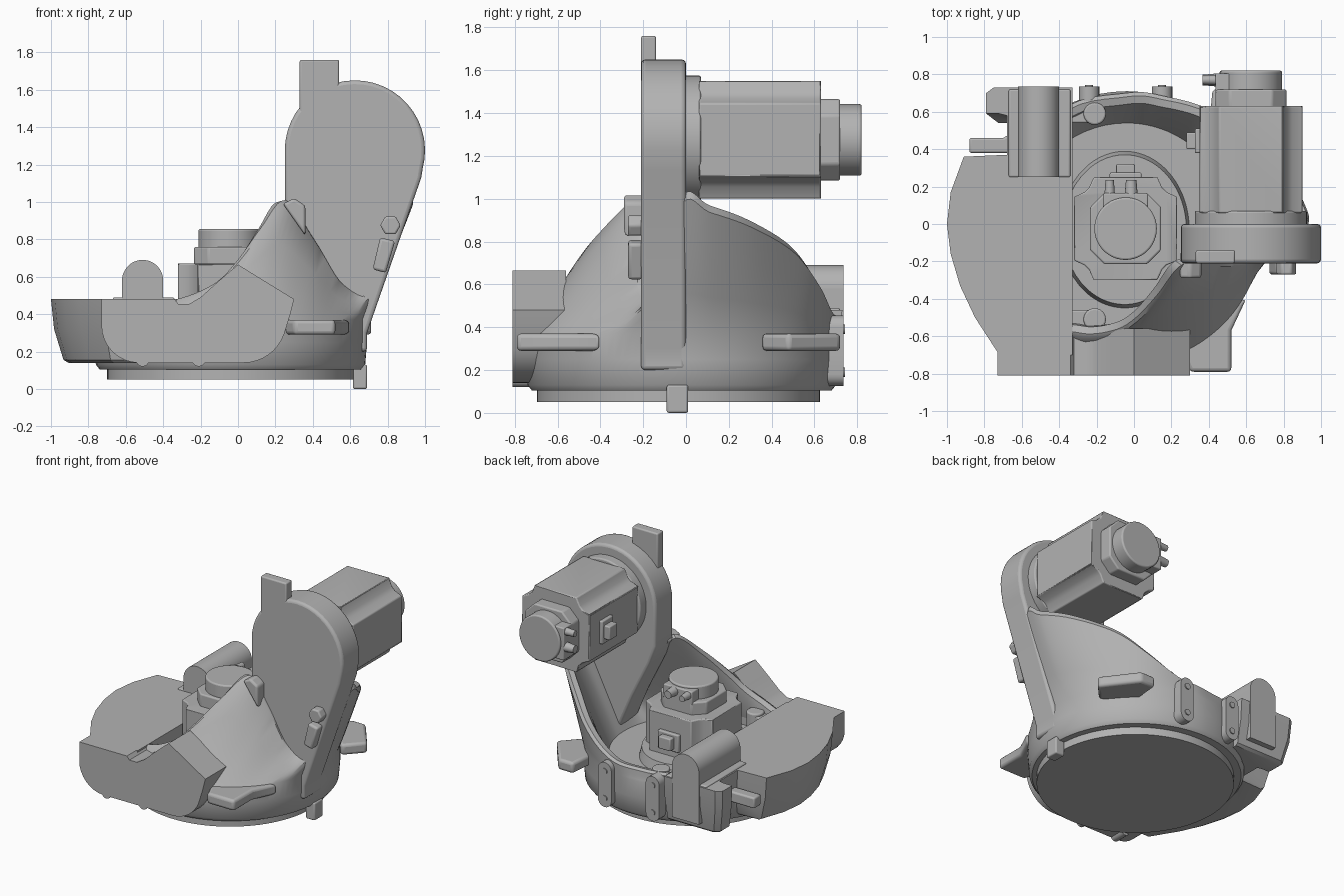
import bpy, bmesh
from math import sin, cos, pi, radians, hypot
from mathutils import Vector

cube = bpy.data.objects.get("Cube")
if cube:
    bpy.data.objects.remove(cube, do_unlink=True)

grey = bpy.data.materials.new("cast grey")
grey.use_nodes = True
grey.diffuse_color = (0.45, 0.45, 0.45, 1)
grey.node_tree.nodes["Principled BSDF"].inputs["Base Color"].default_value = (0.45, 0.45, 0.45, 1)


def finish(name, bm, bevel=0.0, segments=3):
    bmesh.ops.recalc_face_normals(bm, faces=bm.faces[:])
    mesh = bpy.data.meshes.new(name)
    bm.to_mesh(mesh)
    bm.free()
    mesh.materials.append(grey)
    ob = bpy.data.objects.new(name, mesh)
    bpy.context.collection.objects.link(ob)
    if bevel:
        mod = ob.modifiers.new("rounded edges", "BEVEL")
        mod.width, mod.segments, mod.limit_method = bevel, segments, "ANGLE"
        mod.angle_limit = radians(40)
    bpy.ops.object.select_all(action="DESELECT")
    ob.select_set(True)
    bpy.context.view_layer.objects.active = ob
    bpy.ops.object.shade_smooth_by_angle(angle=radians(35))
    return ob


def loft(bm, rings, caps=True):
    """Skin a list of closed rings of points."""
    rows = [[bm.verts.new(p) for p in ring] for ring in rings]
    n = len(rows[0])
    for a, b in zip(rows, rows[1:]):
        for i in range(n):
            j = (i + 1) % n
            bm.faces.new((a[i], a[j], b[j], b[i]))
    if caps:
        bm.faces.new(rows[0])
        bm.faces.new(rows[-1])


def place(axis, u, v, w):
    return {"x": (w, u, v), "y": (u, w, v), "z": (u, v, w)}[axis]


def prism(name, pts, axis, lo, hi, bevel=0.0):
    bm = bmesh.new()
    loft(bm, [[place(axis, u, v, w) for u, v in pts] for w in (lo, hi)])
    return finish(name, bm, bevel)


def box(name, x, y, z, bevel=0.01):
    pts = [(x[0], y[0]), (x[1], y[0]), (x[1], y[1]), (x[0], y[1])]
    return prism(name, pts, "z", z[0], z[1], bevel)


def arc(cx, cy, r, start, end, n=24):
    return [(cx + r * cos(radians(start + (end - start) * i / n)),
             cy + r * sin(radians(start + (end - start) * i / n))) for i in range(n + 1)]


def disc(name, cx, cy, r, axis, lo, hi, bevel=0.0, n=48):
    return prism(name, arc(cx, cy, r, 0, 360, n)[:-1], axis, lo, hi, bevel)


def smooth_loop(points, steps):
    """Closed Catmull-Rom curve through the points."""
    out, n = [], len(points)
    for i in range(n):
        a, b, c, d = (Vector(points[(i + k) % n]) for k in (-1, 0, 1, 2))
        for s in range(steps):
            t = s / steps
            out.append(0.5 * (2 * b + (c - a) * t + (2 * a - 5 * b + 4 * c - d) * t * t
                              + (3 * b - a - 3 * c + d) * t ** 3))
    return out


# Hollow turning column: base circle skinned up to a sweeping rim
CX, CY, R = -0.04, -0.02, 0.73
rim_points = [  # base angle, rim x, y, z
    (0, 0.93, -0.02, 1.0), (12, 0.92, 0.11, 0.96), (26, 0.8, 0.3, 0.89),
    (42, 0.58, 0.5, 0.77), (57, 0.39, 0.62, 0.61), (72, 0.18, 0.68, 0.48),
    (90, -0.04, 0.7, 0.45), (125, -0.42, 0.58, 0.45), (180, -0.72, 0, 0.45),
    (225, -0.5, -0.5, 0.45), (240, -0.3, -0.6, 0.48), (252, -0.12, -0.59, 0.56),
    (262, 0.0, -0.53, 0.68), (272, 0.13, -0.4, 0.85), (283, 0.27, -0.23, 1.0),
    (300, 0.42, -0.21, 0.8), (318, 0.57, -0.21, 0.56), (338, 0.72, -0.17, 0.55)]
rim = smooth_loop([p[1:] for p in rim_points], 6)
angles = []
for i, p in enumerate(rim_points):
    nxt = rim_points[i + 1][0] if i + 1 < len(rim_points) else 360
    angles += [radians(p[0] + (nxt - p[0]) * s / 6) for s in range(6)]


def circle(r, z):
    return [Vector((CX + r * cos(a), CY + r * sin(a), z)) for a in angles]


def inward(p, d):
    h = hypot(p.x - CX, p.y - CY)
    return Vector((p.x - (p.x - CX) * d / h, p.y - (p.y - CY) * d / h, p.z))


shoulder = circle(R, 0.37)
outer = [[s.lerp(r, t) + Vector((0, 0, bulge)) for s, r in zip(shoulder, rim)]
         for t, bulge in ((0.3, -0.01), (0.65, -0.01), (0.96, 0))]
lip = [inward(p, 0.02) + Vector((0, 0, 0.01)) for p in rim]
inner_lip = [inward(p, 0.06) for p in rim]
floor = circle(0.56, 0.3)
middle = [f.lerp(p, 0.5) for f, p in zip(floor, inner_lip)]
bm = bmesh.new()
loft(bm, [circle(0.7, 0.105), circle(R - 0.01, 0.13), circle(R, 0.25), shoulder] + outer
     + [lip, inner_lip, middle, floor])
finish("column_shell", bm)

# Round base plate with its stop block
disc("base_plate", CX, -0.035, 0.66, "z", 0.05, 0.12, n=96)
box("stop_block", (0.615, 0.69), (-0.09, 0.01), (0, 0.13))

# Upright arm with rounded head
arm = [(0.69, 0.2), (0.69, 0.3), (0.98, 1.13)] + arc(0.625, 1.275, 0.375, -15, 180) + [
    (0.25, 1.0), (0.3, 0.86), (0.44, 0.58), (0.6, 0.2)]
prism("arm", arm, "y", -0.21, 0.0, 0.02)
box("lifting_lug", (0.33, 0.54), (-0.21, -0.14), (1.45, 1.76))
prism("arm_peak_pad", [(0.24, 0.99), (0.3, 1.02), (0.36, 0.98), (0.36, 0.82)], "y", -0.29, -0.15, 0.015)
prism("arm_upper_pad", arc(0.815, 0.875, 0.055, 0, 300, 5), "y", -0.27, -0.2, 0.01)
prism("arm_lower_pad", [(0.72, 0.64), (0.79, 0.62), (0.84, 0.79), (0.76, 0.81)], "y", -0.27, -0.2, 0.015)

# Side wing with an inward sloping wall
wing = [(-0.33, -0.7), (-0.72, -0.7), (-0.85, -0.5), (-0.93, -0.33), (-0.98, -0.16), (-1, 0),
        (-0.98, 0.17), (-0.91, 0.36), (-0.68, 0.37), (-0.68, 0.58), (-0.72, 0.59),
        (-0.79, 0.59), (-0.79, 0.7), (-0.75, 0.73), (-0.33, 0.73)]
bm = bmesh.new()
loft(bm, [[(-0.33 + (x + 0.33) * s, y * (0.4 + 0.6 * s), z) for x, y in wing]
          for s, z in ((0.86, 0.14), (0.9, 0.155), (0.975, 0.32), (1, 0.48))])
finish("wing", bm)
prism("wing_bracket", [(-0.88, 0.38), (-0.6, 0.38), (-0.6, 0.52), (-0.7, 0.46), (-0.88, 0.46)],
      "z", 0.28, 0.36, 0.012)

# Flat-fronted block
front = [(0.0, 0.665), (-0.1, 0.58), (-0.2, 0.49), (-0.26, 0.455), (-0.32, 0.455), (-0.34, 0.48), (-0.73, 0.48)]
front += arc(-0.53, 0.34, 0.2, 180, 270, 8) + arc(0.03, 0.37, 0.23, 270, 340, 8) + [
    (0.28, 0.4), (0.3, 0.48)]
prism("front_block", front, "y", -0.81, -0.56)
for x in (-0.51, -0.21):
    disc("front_foot", x, 0.155, 0.035, "y", -0.81, -0.7, n=16)

# Horizontal counterweight drum on the wing
drum = [(-0.4, 0.2), (-0.4, 0.58)] + arc(-0.51, 0.58, 0.11, 0, 180) + [(-0.62, 0.2)]
prism("wing_drum", drum, "y", 0.25, 0.735)
box("drum_pad", (-0.67, -0.34), (0.25, 0.72), (0.45, 0.49))

# Brackets around the skirt
prism("front_bracket", [(0.2, -0.55), (0.3, -0.79), (0.52, -0.79), (0.52, -0.57), (0.6, -0.4)],
      "z", 0.29, 0.37, 0.02)
prism("back_bracket", [(0.4, 0.5), (0.42, 0.72), (0.54, 0.72), (0.72, 0.48), (0.6, 0.35)],
      "z", 0.29, 0.37, 0.02)

# Bolt plates on the back
for x in (-0.24, 0.15):
    pts = arc(x, 0.4, 0.055, 0, 180, 10) + arc(x, 0.18, 0.055, 180, 360, 10)
    prism("bolt_plate", pts, "y", 0.62, 0.735)
    for z in (0.19, 0.39):
        disc("bolt", x, z, 0.022, "y", 0.73, 0.742, n=16)

# Inner bosses and rim ledges inside the pocket
for y in (-0.51, 0.59):
    disc("pocket_boss", -0.21, y, 0.06, "z", 0.28, 0.46, 0.01, 24)
    box("boss_web", (-0.34, -0.2), (y - 0.05, y + 0.05), (0.28, 0.44))
bm = bmesh.new()
loft(bm, [[(-0.05 + 0.33 * k * cos(a), -0.03 + 0.4 * k * sin(a), z) for a in angles]
          for k, z in ((1.06, 0.28), (1, 0.37), (0.9, 0.37))])
finish("motor_seat", bm)


def motor(name, axis, u, v, back, face, step, end, su, sv):
    """Notched square motor body, collar, cap, plugs and side connector."""
    h, c, d = 0.275, 0.17, 0.22
    quarter = [(h, -c), (h, c), (d, c + 0.025), (c + 0.025, d), (c, h)]
    ring = []
    for k in range(4):
        for a, b in quarter:
            for _ in range(k):
                a, b = -b, a
            ring.append((u + a, v + b))
    prism(name + "_body", ring, axis, back, face, 0.008)
    collar = [(u + 0.19 * a, v + 0.19 * b) for a, b in
              ((1, -.6), (1, .6), (.6, 1), (-.6, 1), (-1, .6), (-1, -.6), (-.6, -1), (.6, -1))]
    prism(name + "_collar", collar, axis, face - 0.02, step, 0.01)
    disc(name + "_cap", u, v, 0.167, axis, step - 0.02, end, 0.01)

    def side_box(part, along, half, reach, lo, hi):
        # A block projecting from the motor in direction (su, sv)
        pts = [(u + su * r + sv * s, v + sv * r + su * s)
               for r, s in ((along, -half), (reach, -half), (reach, half), (along, half))]
        prism(name + part, pts, axis, lo, hi, 0.008)

    side_box("_plug_block", 0.1, 0.12, 0.19, step - 0.02, end - 0.015)
    for s, r in ((0.03, 0.035), (-0.085, 0.028)):
        w = (step + end) / 2
        a = Vector(place(axis, u + su * 0.18 + sv * s, v + sv * 0.18 + su * s, w))
        b = Vector(place(axis, u + su * 0.26 + sv * s, v + sv * 0.26 + su * s, w))
        bm = bmesh.new()
        bmesh.ops.create_cone(bm, cap_ends=True, segments=16, radius1=r, radius2=r * 0.8, depth=(b - a).length)
        turn = (b - a).to_track_quat("Z", "Y").to_matrix()
        bmesh.ops.rotate(bm, verts=bm.verts[:], matrix=turn)
        bmesh.ops.translate(bm, verts=bm.verts[:], vec=(a + b) / 2)
        finish(name + "_plug", bm)
    side_box("_connector_base", 0.26, 0.085, 0.3, face - 0.25, face - 0.12)
    side_box("_connector", 0.26, 0.05, 0.345, face - 0.23, face - 0.14)


# Upright motor in the pocket, and the horizontal motor behind the arm
motor("base_motor", "z", -0.045, -0.025, 0.3, 0.67, 0.76, 0.855, 0, 1)
motor("arm_motor", "y", 0.625, 1.275, 0.06, 0.63, 0.72, 0.82, -1, 0)
disc("arm_motor_flange", 0.625, 1.275, 0.3, "y", -0.02, 0.07, 0.01)
